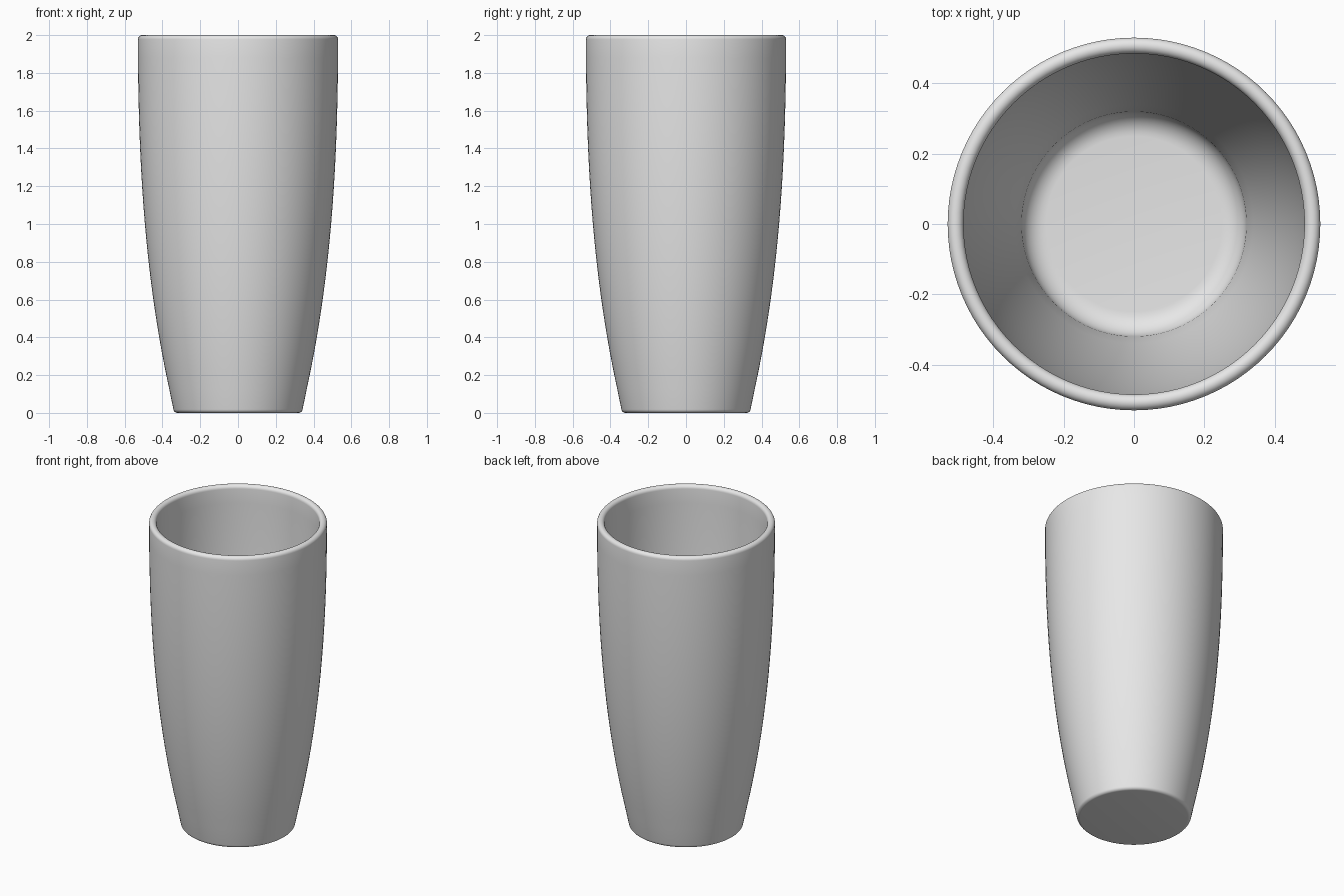
import bpy
import bmesh
import math
from mathutils import Vector

cube = bpy.data.objects.get("Cube")
if cube:
    bpy.data.objects.remove(cube, do_unlink=True)

WALL = 0.045      # wall thickness
FLOOR = 0.06      # height of the inside floor
HEIGHT = 2.0
SEGMENTS = 96


def outer_radius(z):
    """Tapered side that bows outward and becomes upright at the rim."""
    t = 1 - z / HEIGHT
    return 0.53 - 0.05 * t ** 2 - 0.145 * t ** 2 * (0.35 + 0.65 * t)


def arc(cx, cz, radius, start, end, steps):
    """Points of a rounded corner, angles in degrees."""
    angles = [math.radians(start + (end - start) * i / steps) for i in range(steps + 1)]
    return [(cx + radius * math.cos(a), cz + radius * math.sin(a)) for a in angles]


# Profile from the underside, up the outside, over the rim, down to the floor
foot, lip, fillet = 0.022, WALL / 2, 0.07
steps = 20
low, high = 0.03, HEIGHT - lip
profile = [(0, 0)]
profile += arc(outer_radius(low) - foot, foot, foot, -90, -8, 6)
profile += [(outer_radius(z), z) for z in
            (low + (high - low) * i / steps for i in range(1, steps))]
profile += arc(outer_radius(high) - lip, high, lip, 0, 180, 12)
bottom = FLOOR + fillet
profile += [(outer_radius(z) - WALL, z) for z in
            (high + (bottom - high) * i / steps for i in range(1, steps))]
profile += arc(outer_radius(bottom) - WALL - fillet, bottom, fillet, 0, -90, 8)
profile += [(0, FLOOR)]

# Turn the profile about the vertical axis
bm = bmesh.new()
verts = [bm.verts.new((r, 0, z)) for r, z in profile]
edges = [bm.edges.new(pair) for pair in zip(verts, verts[1:])]
bmesh.ops.spin(bm, geom=verts + edges, cent=Vector(), axis=Vector((0, 0, 1)),
               angle=math.tau, steps=SEGMENTS, use_merge=False)
bmesh.ops.remove_doubles(bm, verts=bm.verts, dist=0.0001)
bmesh.ops.recalc_face_normals(bm, faces=bm.faces)

mesh = bpy.data.meshes.new("tumbler")
bm.to_mesh(mesh)
bm.free()
tumbler = bpy.data.objects.new("tumbler", mesh)
bpy.context.collection.objects.link(tumbler)

# Plain light grey finish
grey = bpy.data.materials.new("light_grey")
grey.use_nodes = True
colour = (0.8, 0.8, 0.8, 1)
grey.diffuse_color = colour
grey.node_tree.nodes["Principled BSDF"].inputs["Base Color"].default_value = colour
mesh.materials.append(grey)

# Smooth shading
bpy.ops.object.select_all(action="DESELECT")
tumbler.select_set(True)
bpy.context.view_layer.objects.active = tumbler
bpy.ops.object.shade_smooth_by_angle(angle=math.radians(40))
